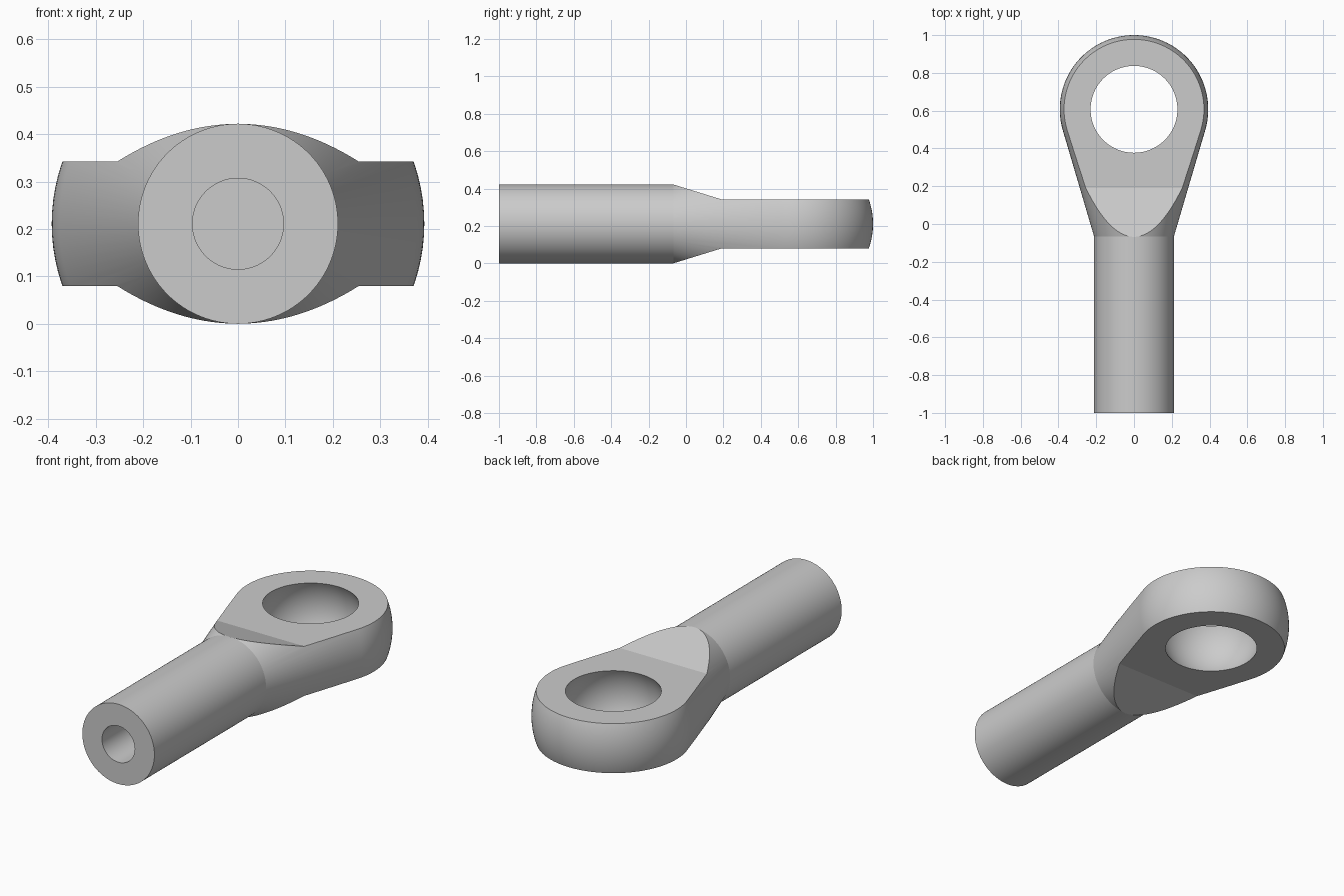
import bpy, bmesh, math

cube = bpy.data.objects.get("Cube")
if cube:
    bpy.data.objects.remove(cube, do_unlink=True)

AXIS_Z = 0.211      # height of the shank axis
SHANK_R = 0.211
BORE_R, BORE_END = 0.096, -0.25
NECK_Y = -0.067     # where the shank starts to widen
HEAD_R = 0.393
HEAD_Y = 1 - HEAD_R
HALF_THICK = 0.131  # half thickness of the flattened eye
FLAT_Y = 0.19       # where the flats begin
HOLE_R = 0.23
SEGMENTS = 96

steel = bpy.data.materials.new("plain grey steel")
steel.use_nodes = True
colour = (0.6, 0.6, 0.6, 1)
steel.diffuse_color = colour
steel.node_tree.nodes["Principled BSDF"].inputs["Base Color"].default_value = colour


def add_object(name, bm):
    """Turn a bmesh into an object on the shank axis."""
    bmesh.ops.recalc_face_normals(bm, faces=bm.faces)
    mesh = bpy.data.meshes.new(name)
    bm.to_mesh(mesh)
    bm.free()
    mesh.materials.append(steel)
    obj = bpy.data.objects.new(name, mesh)
    obj.location.z = AXIS_Z
    bpy.context.collection.objects.link(obj)
    return obj


def cut_away(target, cutter):
    """Subtract a cutter from the target and discard it."""
    cutter.hide_render = True
    bpy.ops.object.select_all(action='DESELECT')
    target.select_set(True)
    bpy.context.view_layer.objects.active = target
    mod = target.modifiers.new(cutter.name, 'BOOLEAN')
    mod.operation = 'DIFFERENCE'
    mod.solver = 'EXACT'
    mod.object = cutter
    bpy.ops.object.modifier_apply(modifier=mod.name)
    bpy.data.objects.remove(cutter, do_unlink=True)


# Turned profile (radius, y): bore, shank, neck tangent to a ball-shaped head
reach = math.hypot(SHANK_R, HEAD_Y - NECK_Y)
heading = math.atan2(HEAD_Y - NECK_Y, -SHANK_R) - math.asin(HEAD_R / reach)
start = heading - math.pi / 2
profile = [(0, BORE_END), (BORE_R, BORE_END), (BORE_R, -1),
           (SHANK_R, -1), (SHANK_R, NECK_Y)]
STEPS = 40
for i in range(STEPS + 1):
    a = start + (math.pi / 2 - start) * i / STEPS
    profile.append((HEAD_R * math.cos(a), HEAD_Y + HEAD_R * math.sin(a)))

bm = bmesh.new()
verts = [bm.verts.new((0, y, r)) for r, y in profile]
edges = [bm.edges.new(pair) for pair in zip(verts, verts[1:])]
bmesh.ops.spin(bm, geom=verts + edges, cent=(0, 0, 0), axis=(0, 1, 0),
               angle=2 * math.pi, steps=SEGMENTS, use_merge=False)
bmesh.ops.remove_doubles(bm, verts=bm.verts, dist=0.0001)
body = add_object("rod_end_body", bm)

# Flats of the eye with sloped shoulders, milled from above and below
slope = (SHANK_R - 0.0005 - HALF_THICK) / (FLAT_Y - NECK_Y)
ramp_y = -0.6
outline = [(ramp_y, HALF_THICK + slope * (FLAT_Y - ramp_y)),
           (FLAT_Y, HALF_THICK), (1.2, HALF_THICK), (1.2, 0.6), (ramp_y, 0.6)]
for side in (1, -1):
    bm = bmesh.new()
    face = bm.faces.new([bm.verts.new((-0.6, y, side * z)) for y, z in outline])
    wall = bmesh.ops.extrude_face_region(bm, geom=[face])["geom"]
    bmesh.ops.translate(bm, vec=(1.2, 0, 0),
                        verts=[v for v in wall if isinstance(v, bmesh.types.BMVert)])
    cut_away(body, add_object("flat_cutter", bm))

# Spherical socket through the eye
bpy.ops.mesh.primitive_uv_sphere_add(
    segments=SEGMENTS, ring_count=SEGMENTS // 2,
    radius=math.hypot(HOLE_R, HALF_THICK), location=(0, HEAD_Y, AXIS_Z))
socket = bpy.context.object
socket.name = "socket_cutter"
socket.data.materials.append(steel)
cut_away(body, socket)

# Smooth curved surfaces, crisp machined edges
bpy.ops.object.shade_smooth_by_angle(angle=math.radians(10))
